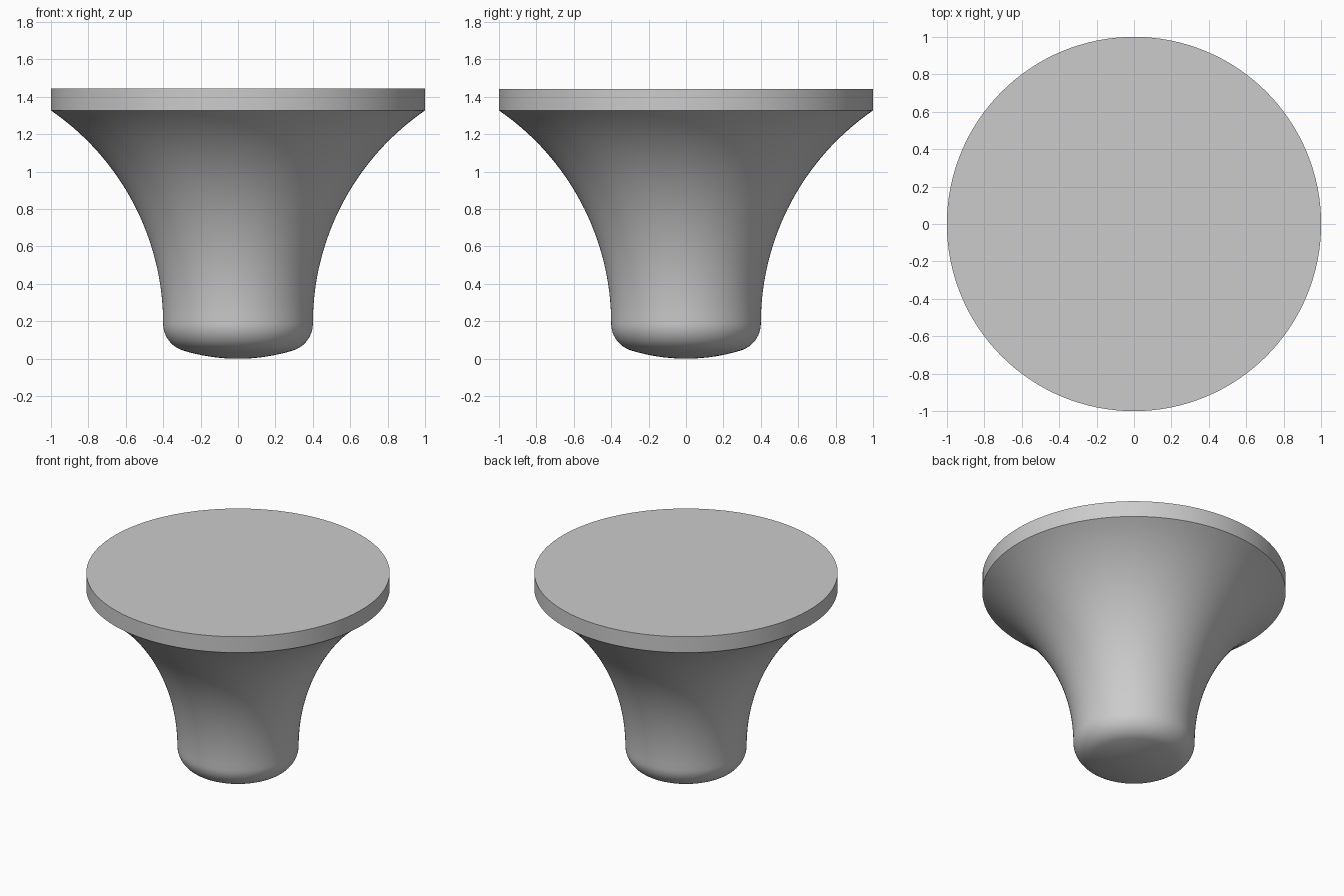
import bpy
import bmesh
from math import asin, atan2, cos, pi, sin, sqrt, radians

SEGMENTS = 128
RIM_Z, TOP_Z = 1.327, 1.443

cube = bpy.data.objects.get("Cube")
if cube:
    bpy.data.objects.remove(cube, do_unlink=True)

grey = bpy.data.materials.new("plain_grey")
grey.use_nodes = True
colour = (0.6, 0.6, 0.6, 1)
grey.diffuse_color = colour
grey.node_tree.nodes["Principled BSDF"].inputs["Base Color"].default_value = colour


def arc(cx, cz, radius, start, end, steps):
    """Points along a circular arc in the profile plane."""
    angles = [start + (end - start) * i / steps for i in range(steps + 1)]
    return [(cx + radius * cos(a), cz + radius * sin(a)) for a in angles]


def lathe(name, profile):
    """Revolve a radius/height profile around the z axis."""
    bm = bmesh.new()
    verts = [bm.verts.new((r, 0, z)) for r, z in profile]
    edges = [bm.edges.new(pair) for pair in zip(verts, verts[1:])]
    bmesh.ops.spin(bm, geom=verts + edges, cent=(0, 0, 0), axis=(0, 0, 1),
                   angle=2 * pi, steps=SEGMENTS, use_merge=True)
    bmesh.ops.remove_doubles(bm, verts=bm.verts, dist=0.0001)
    bmesh.ops.recalc_face_normals(bm, faces=bm.faces)
    # An open shell must still face outward
    side = max(bm.faces, key=lambda f: f.calc_center_median().xy.length)
    if side.normal.xy.dot(side.calc_center_median().xy) < 0:
        bmesh.ops.reverse_faces(bm, faces=bm.faces)
    return finish(name, bm)


def finish(name, bm):
    mesh = bpy.data.meshes.new(name)
    bm.to_mesh(mesh)
    bm.free()
    mesh.materials.append(grey)
    obj = bpy.data.objects.new(name, mesh)
    bpy.context.collection.objects.link(obj)
    bpy.ops.object.select_all(action="DESELECT")
    obj.select_set(True)
    bpy.context.view_layer.objects.active = obj
    bpy.ops.object.shade_smooth_by_angle(angle=radians(30))
    return obj


# Flared stem: domed foot, rounded corner, then a concave sweep to the rim
stem_r, dome_r, corner_r = 0.4, 1.0, 0.15
corner_x = stem_r - corner_r
corner_z = dome_r - sqrt((dome_r - corner_r) ** 2 - corner_x ** 2)
meet = atan2(corner_z - dome_r, corner_x)
rise = RIM_Z - corner_z
flare_r = ((1 - stem_r) ** 2 + rise ** 2) / (2 * (1 - stem_r))

profile = arc(0, dome_r, dome_r, -pi / 2, meet, 8)
profile += arc(corner_x, corner_z, corner_r, meet, 0, 12)[1:]
profile += arc(stem_r + flare_r, corner_z, flare_r,
               pi, pi - asin(rise / flare_r), 32)[1:]
lathe("flared_stem", profile)

# Flat round plate on top
bm = bmesh.new()
bmesh.ops.create_cone(bm, cap_ends=True, segments=SEGMENTS, radius1=1, radius2=1,
                      depth=TOP_Z - RIM_Z)
bmesh.ops.translate(bm, verts=bm.verts, vec=(0, 0, (TOP_Z + RIM_Z) / 2))
finish("top_plate", bm)
